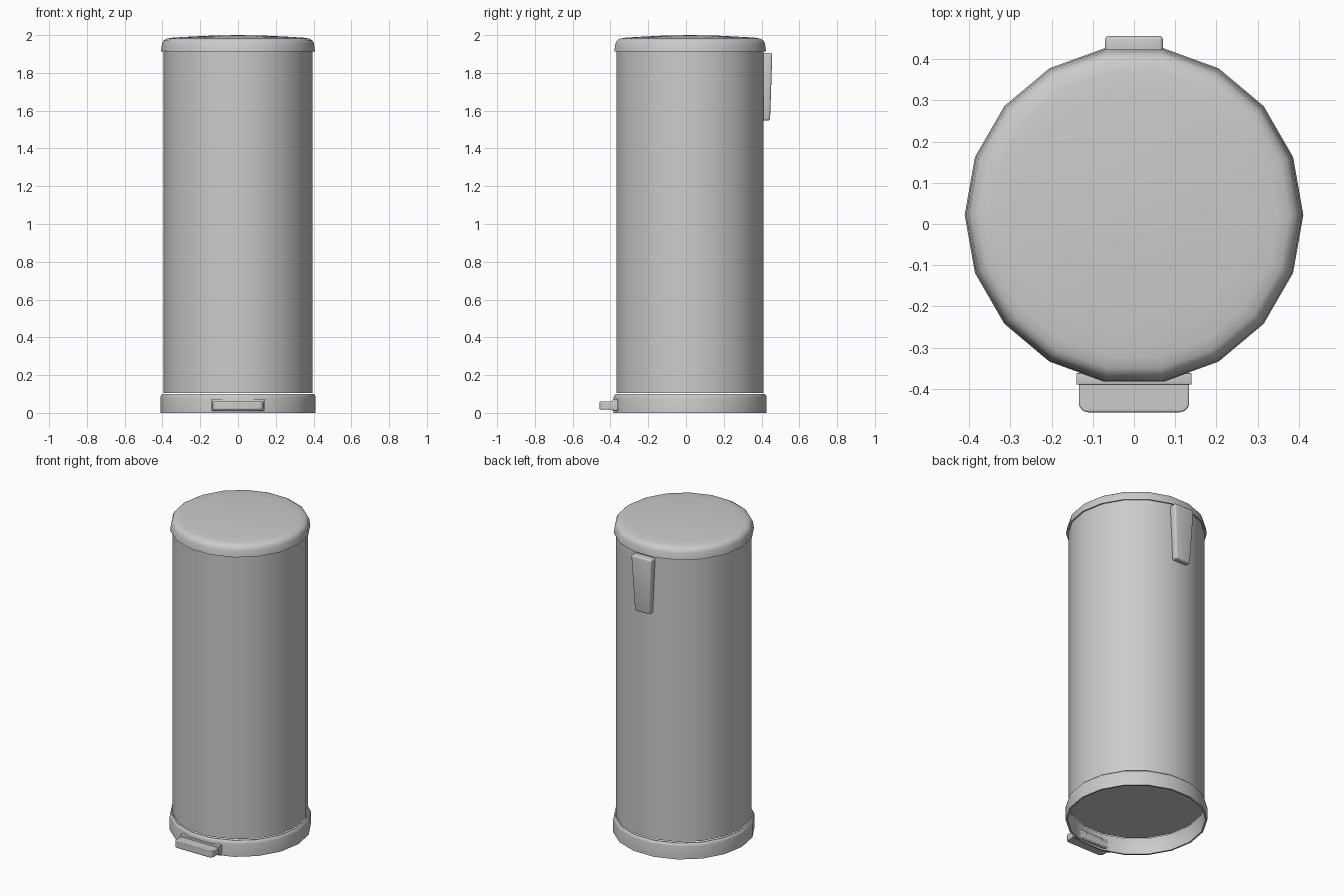
import bpy, bmesh, math

if "Cube" in bpy.data.objects:
    bpy.data.objects.remove(bpy.data.objects["Cube"])

SIDES = 18
CY = 0.022  # axis of the round parts


def finish(name, bm, angle=35):
    bmesh.ops.recalc_face_normals(bm, faces=bm.faces)
    mesh = bpy.data.meshes.new(name)
    bm.to_mesh(mesh)
    bm.free()
    ob = bpy.data.objects.new(name, mesh)
    bpy.context.collection.objects.link(ob)
    bpy.ops.object.select_all(action='DESELECT')
    ob.select_set(True)
    bpy.context.view_layer.objects.active = ob
    bpy.ops.object.shade_smooth_by_angle(angle=math.radians(angle))
    return ob


def lathe(name, profile, cap_first=False, cap_last=False, closed=False):
    bm = bmesh.new()
    rings = []
    for r, z in profile:
        if r == 0:
            rings.append([bm.verts.new((0, CY, z))] * SIDES)
            continue
        rings.append([bm.verts.new((r * math.cos(math.tau * i / SIDES),
                                    CY + r * math.sin(math.tau * i / SIDES), z))
                      for i in range(SIDES)])
    pairs = list(zip(rings, rings[1:])) + ([(rings[-1], rings[0])] if closed else [])
    for a, b in pairs:
        for i in range(SIDES):
            j = (i + 1) % SIDES
            bm.faces.new(list(dict.fromkeys((a[i], a[j], b[j], b[i]))))
    if cap_first:
        bm.faces.new(rings[0])
    if cap_last:
        bm.faces.new(rings[-1])
    return finish(name, bm)


def block(name, x, y0, y1, z0, z1, bevel, shape=None, pick=None):
    bm = bmesh.new()
    bmesh.ops.create_cube(bm, size=1)
    for v in bm.verts:
        v.co = (v.co.x * 2 * x, y0 + (v.co.y + .5) * (y1 - y0), z0 + (v.co.z + .5) * (z1 - z0))
        if shape:
            shape(v)
    edges = [e for e in bm.edges if pick is None or pick(e)]
    bmesh.ops.bevel(bm, geom=edges, offset=bevel, segments=3, profile=0.5, affect='EDGES')
    return finish(name, bm, 40)


# Can wall with a closed floor
lathe("body", [(0.395, 0.105), (0.395, 1.918)], cap_first=True)

# Hollow foot ring
lathe("base_ring", [(0.400, 0.0), (0.411, 0.0), (0.411, 0.082), (0.408, 0.093),
                    (0.401, 0.100), (0.394, 0.101), (0.394, 0.09), (0.400, 0.08)], closed=True)

# Domed lid with a small overhang
lathe("lid", [(0.392, 1.918), (0.408, 1.914), (0.407, 1.922), (0.402, 1.955), (0.394, 1.971),
              (0.378, 1.981), (0.350, 1.986), (0.29, 1.990), (0.15, 1.997), (0, 2.0)],
      cap_first=True)


# Pedal and its surround at the front
def front_corner(e):
    return all(v.co.y < -0.45 for v in e.verts) and abs(e.verts[0].co.z - e.verts[1].co.z) > .01


pedal = block("pedal", 0.134, -0.457, -0.36, 0.018, 0.060, 0.022, pick=front_corner)
soft = pedal.modifiers.new("soft_edges", 'BEVEL')
soft.width, soft.segments, soft.limit_method = 0.004, 2, 'ANGLE'
soft.angle_limit = math.radians(50)
block("pedal_surround", 0.14, -0.390, -0.362, 0.011, 0.071, 0.003)


# Tapered hinge cover at the back
def taper(v):
    if v.co.z < 1.7:
        v.co.x *= 0.75
        if v.co.y > 0.43:
            v.co.y -= 0.012


block("hinge_cover", 0.071, 0.405, 0.457, 1.548, 1.905, 0.010, shape=taper)
